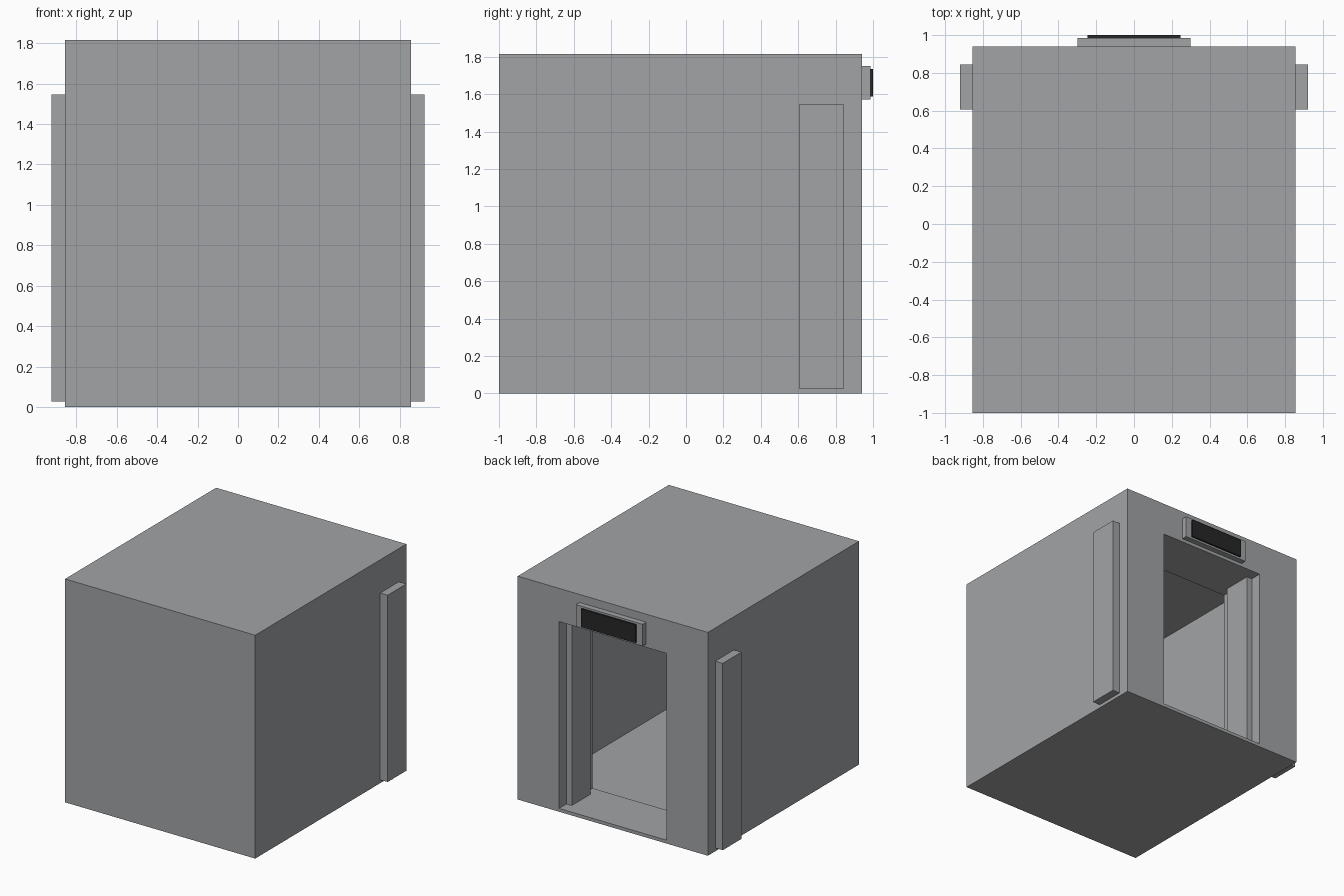
import bpy

cube = bpy.data.objects.get("Cube")
if cube:
    bpy.data.objects.remove(cube, do_unlink=True)


def material(name, rgb):
    mat = bpy.data.materials.new(name)
    mat.use_nodes = True
    colour = (*rgb, 1.0)
    mat.diffuse_color = colour
    mat.node_tree.nodes["Principled BSDF"].inputs["Base Color"].default_value = colour
    return mat


def box(name, low, high, mat):
    """Axis-aligned box between two corners."""
    centre = [(a + b) / 2 for a, b in zip(low, high)]
    bpy.ops.mesh.primitive_cube_add(size=1, location=centre)
    obj = bpy.context.object
    obj.name = obj.data.name = name
    for v in obj.data.vertices:
        v.co = [c * (b - a) for c, a, b in zip(v.co, low, high)]
    obj.data.materials.append(mat)
    return obj


def cut(target, cutter):
    """Subtract the cutter from the target and discard the cutter."""
    cutter.hide_render = True
    mod = target.modifiers.new("opening", 'BOOLEAN')
    mod.operation = 'DIFFERENCE'
    mod.solver = 'EXACT'
    mod.object = cutter
    bpy.context.view_layer.objects.active = target
    bpy.ops.object.modifier_apply(modifier=mod.name)
    bpy.data.objects.remove(cutter, do_unlink=True)


steel = material("grey steel", (0.36, 0.37, 0.38))
black = material("screen black", (0.02, 0.02, 0.02))

W, BACK, TOP = 0.855, 0.94, 1.815      # cabin half width, door side, height
WALL = 0.0135                          # thin shell
INNER = 0.51                           # inner face of the thick door wall
SILL, LINTEL, JAMB = 0.027, 1.545, 0.483

# Cabin shell with a hollow room and a doorway
cabin = box("cabin", (-W, -1, 0), (W, BACK, TOP), steel)
cut(cabin, box("room_cutter", (-W + WALL, -1 + WALL, WALL),
               (W - WALL, INNER, TOP - WALL), steel))
cut(cabin, box("doorway_cutter", (-JAMB, INNER - 0.1, SILL),
               (JAMB, BACK + 0.1, LINTEL), steel))

# Open sliding doors, passing through the side walls
for side, x0, x1 in (("left", 0.435, 0.922), ("right", -0.922, -0.435)):
    box(side + "_door", (x0, 0.605, SILL), (x1, 0.845, LINTEL), steel)

# Display above the doorway
box("display_housing", (-0.3, BACK, 1.572), (0.3, 0.986, 1.75), steel)
box("display_screen", (-0.245, 0.986, 1.588), (0.245, 1.0, 1.735), black)
